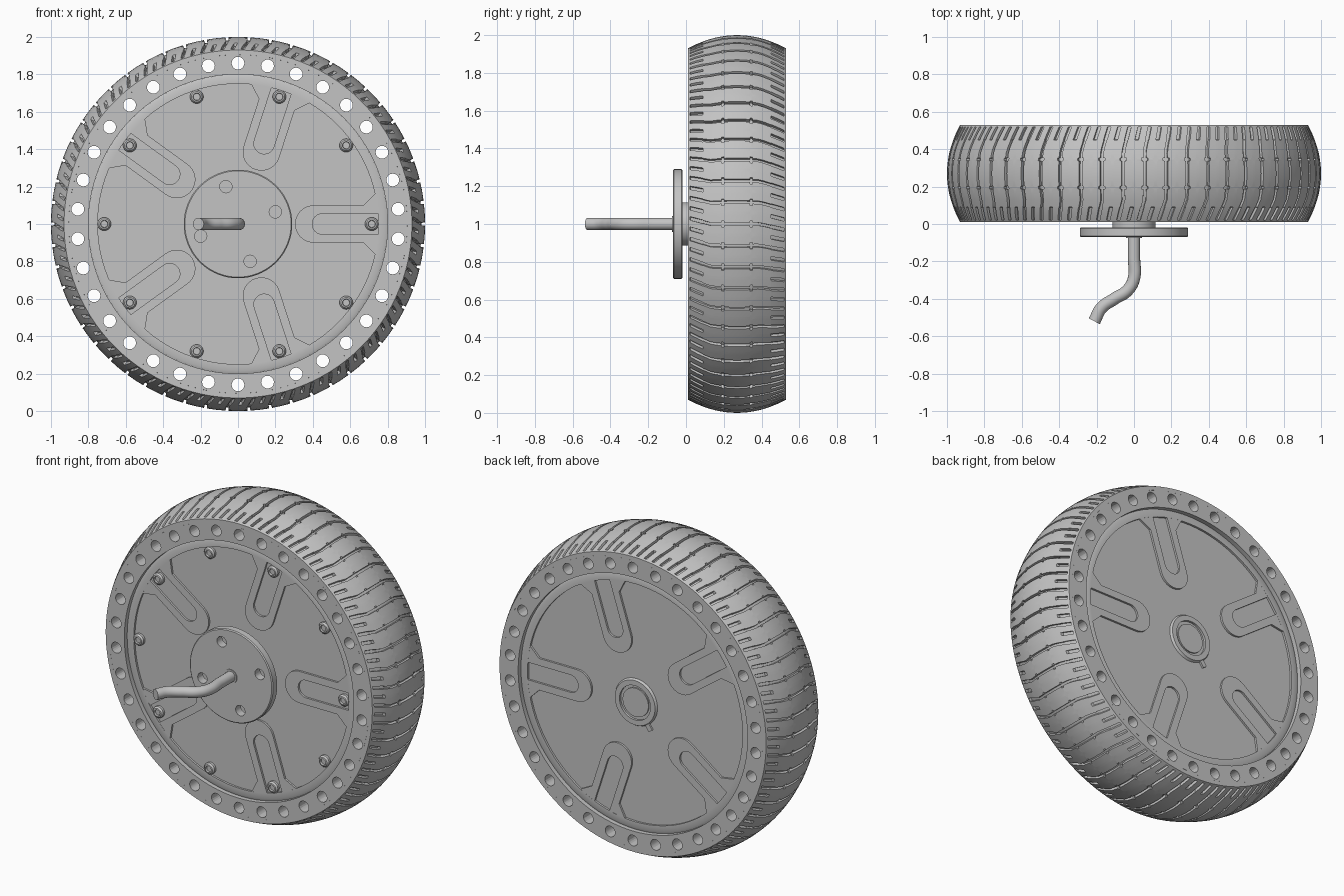
import bpy, bmesh
from math import sin, cos, pi, radians
from mathutils import Matrix, Vector

cube = bpy.data.objects.get("Cube")
if cube:
    bpy.data.objects.remove(cube)

grey = bpy.data.materials.new("light_grey")
grey.use_nodes = True
colour = (0.55, 0.55, 0.55, 1)
grey.diffuse_color = colour
grey.node_tree.nodes["Principled BSDF"].inputs["Base Color"].default_value = colour

FRONT, BACK, MID = 0.01, 0.53, 0.27   # wheel faces along y
AXLE = Vector((0, 0, 1))


def polar(r, a, y):
    return Vector((r * cos(a), y, r * sin(a))) + AXLE


def finish(name, bm, smooth=True):
    bmesh.ops.remove_doubles(bm, verts=bm.verts, dist=1e-5)
    bmesh.ops.recalc_face_normals(bm, faces=bm.faces)
    mesh = bpy.data.meshes.new(name)
    bm.to_mesh(mesh)
    bm.free()
    ob = bpy.data.objects.new(name, mesh)
    bpy.context.collection.objects.link(ob)
    mesh.materials.append(grey)
    activate(ob)
    if smooth:
        bpy.ops.object.shade_smooth_by_angle(angle=radians(35))
    return ob


def activate(ob):
    bpy.ops.object.select_all(action='DESELECT')
    ob.select_set(True)
    bpy.context.view_layer.objects.active = ob


def skin(bm, rows):
    """Join rings of points into a surface closed both ways."""
    grid = [[bm.verts.new(p) for p in row] for row in rows]
    n = len(grid[0])
    for a, b in zip(grid, grid[1:] + grid[:1]):
        for i in range(n):
            j = (i + 1) % n
            bm.faces.new((a[i], a[j], b[j], b[i]))


def lathe(name, profile, segments=96, offset=Vector()):
    """Spin a closed (radius, y) profile about the axle direction."""
    bm = bmesh.new()
    skin(bm, [[polar(r, 2 * pi * i / segments, y) + offset for i in range(segments)]
              for r, y in profile])
    bmesh.ops.dissolve_degenerate(bm, dist=1e-5, edges=bm.edges)
    return finish(name, bm)


def drill(ob, radius, places):
    """Cut round holes along y through an object."""
    bm = bmesh.new()
    for p in places:
        bmesh.ops.create_cone(bm, cap_ends=True, segments=20, radius1=radius, radius2=radius,
                              depth=2, matrix=Matrix.Translation(p) @ Matrix.Rotation(pi / 2, 4, 'X'))
    cutter = finish("hole_cutter", bm, False)
    cutter.hide_render = True
    mod = ob.modifiers.new("holes", 'BOOLEAN')
    mod.object, mod.operation, mod.solver = cutter, 'DIFFERENCE', 'EXACT'
    activate(ob)
    bpy.ops.object.modifier_apply(modifier=mod.name)
    bpy.data.objects.remove(cutter)
    bpy.ops.object.shade_smooth_by_angle(angle=radians(35))


# Tread: curved band with full S-shaped grooves and short edge grooves between them
def crown(y):
    return 1 - 0.07 * ((y - MID) / 0.26) ** 2


def sweep(y):
    return -0.035 * (min((y - 0.13) / 0.12, 0) + max((y - 0.39) / 0.14, 0))


def tread_row(y, count=54, depth=0.018):
    edge = min(y - FRONT, BACK - y)
    row = []
    for k in range(count):
        for half in (0, 1):
            cut = 0.012 < edge and (half == 0 or edge < 0.08)
            w = 0.008
            if edge < 0.08:
                w = 0.01
            elif 0.178 < edge < 0.192:
                w = 0.017
            for da, d in ((-w, 0), (0.001 - w, depth), (w - 0.001, depth), (w, 0)):
                a = 2 * pi * (k + half / 2) / count + da + sweep(y)
                row.append(polar(crown(y) - (d if cut else 0), a, y))
    return row


edges = [0, 0.0115, 0.0125, 0.045, 0.0795, 0.0805, 0.12, 0.15, 0.1775, 0.1785,
         0.1915, 0.1925, 0.225]
ys = [FRONT + e for e in edges] + [MID] + [BACK - e for e in reversed(edges)]


def inner_ring(y):
    points = []
    for p in tread_row(y):
        points.append(AXLE + Vector((p.x, 0, p.z - 1)).normalized() * 0.905 + Vector((0, y, 0)))
    return points


bm = bmesh.new()
skin(bm, [inner_ring(FRONT)] + [tread_row(y) for y in ys] + [inner_ring(BACK)])
finish("tire_tread", bm)

# Sidewall ring with through holes
sidewall = lathe("tire_sidewall", [(0.8, FRONT), (0.905, FRONT), (0.905, BACK), (0.8, BACK)], 136)
drill(sidewall, 0.034, [polar(0.86, pi / 2 + 2 * pi * i / 34, MID) for i in range(34)])

# Hub drum with raised rims
FLOOR, RAISE = 0.045, 0.013   # depth of the hub floor, height of its ribs
lathe("hub_drum", [(0, FLOOR), (0.8, FLOOR), (0.8, BACK - FLOOR + FRONT), (0, BACK - FLOOR + FRONT)])
for name, y0, s in (("front", FLOOR, -1), ("back", BACK - FLOOR + FRONT, 1)):
    top = y0 + s * RAISE
    lathe(name + "_hub_rim", [(0.75, y0), (0.75, top), (0.785, top), (0.8, top - s * 0.006), (0.8, y0)])

    # Five U-shaped ribs flaring into the rim
    half = [(0.752, 0.165), (0.735, 0.165), (0.67, 0.1)]
    arc = [pi / 2 + pi * i / 16 for i in range(17)]
    outline = half + [(0.405 + 0.1 * cos(a), 0.1 * sin(a)) for a in arc]
    outline += [(u, -v) for u, v in reversed(half)]
    outline += [(0.752, -0.055)]
    outline += [(0.452 + 0.055 * cos(a), 0.055 * sin(a)) for a in reversed(arc)]
    outline += [(0.752, 0.055)]
    bm = bmesh.new()
    for k in range(5):
        c, d = cos(2 * pi * k / 5), sin(2 * pi * k / 5)
        face = bm.faces.new([bm.verts.new((u * c - v * d, y0, u * d + v * c + 1)) for u, v in outline])
        up = bmesh.ops.extrude_face_region(bm, geom=[face])["geom"]
        moved = [g for g in up if isinstance(g, bmesh.types.BMVert)]
        bmesh.ops.translate(bm, verts=moved, vec=(0, s * (RAISE - 0.0005), 0))
    finish(name + "_hub_ribs", bm)

# Cover bolts on the front, with sunken sockets
for k in range(10):
    lathe("cover_bolt_%d" % (k + 1),
          [(0, FLOOR), (0.036, FLOOR), (0.036, 0.03), (0.028, 0.02), (0.02, 0.018), (0.018, 0.03), (0, 0.03)],
          24, polar(0.715, pi * k / 5, 0) - AXLE)

# Axle cap on the back, with a small key
y0 = BACK - FLOOR + FRONT
lathe("back_cap_ring", [(0.108, y0), (0.108, y0 + 0.014), (0.14, y0 + 0.014), (0.148, y0)], 64)
lathe("back_cap", [(0, y0), (0, y0 + 0.008), (0.09, y0 + 0.008), (0.09, y0)], 64)
bm = bmesh.new()
bmesh.ops.create_cube(bm, size=1, matrix=Matrix.Translation(polar(0.16, radians(-125), y0 + 0.005))
                      @ Matrix.Rotation(radians(125), 4, 'Y') @ Matrix.Diagonal((0.05, 0.012, 0.03, 1)))
finish("back_cap_key", bm)

# Mounting boss and flange on the front
lathe("front_boss", [(0, FLOOR), (0.115, FLOOR), (0.115, -0.02), (0, -0.02)], 64)
flange = lathe("mounting_flange", [(0, -0.018), (0.284, -0.018), (0.29, -0.024), (0.29, -0.064),
                                   (0.284, -0.07), (0, -0.07)])
drill(flange, 0.033, [polar(0.21, radians(18 + 90 * k), 0) for k in range(4)])
lathe("cable_collar", [(0.03, -0.068), (0.043, -0.068), (0.043, -0.075), (0.03, -0.075)], 32)

# Power cable with a sideways bend
curve = bpy.data.curves.new("power_cable", 'CURVE')
curve.dimensions = '3D'
curve.bevel_depth = 0.033
curve.bevel_resolution = 6
curve.use_fill_caps = True
spline = curve.splines.new('BEZIER')
path = [(0, -0.06), (0, -0.18), (0, -0.29), (-0.035, -0.355), (-0.105, -0.4), (-0.175, -0.45), (-0.212, -0.52)]
spline.bezier_points.add(len(path) - 1)
for point, (x, y) in zip(spline.bezier_points, path):
    point.co = (x, y, 1)
    point.handle_left_type = point.handle_right_type = 'AUTO'
cable = bpy.data.objects.new("power_cable", curve)
bpy.context.collection.objects.link(cable)
curve.materials.append(grey)
activate(cable)
bpy.ops.object.convert(target='MESH')
bpy.ops.object.shade_smooth_by_angle(angle=radians(35))
